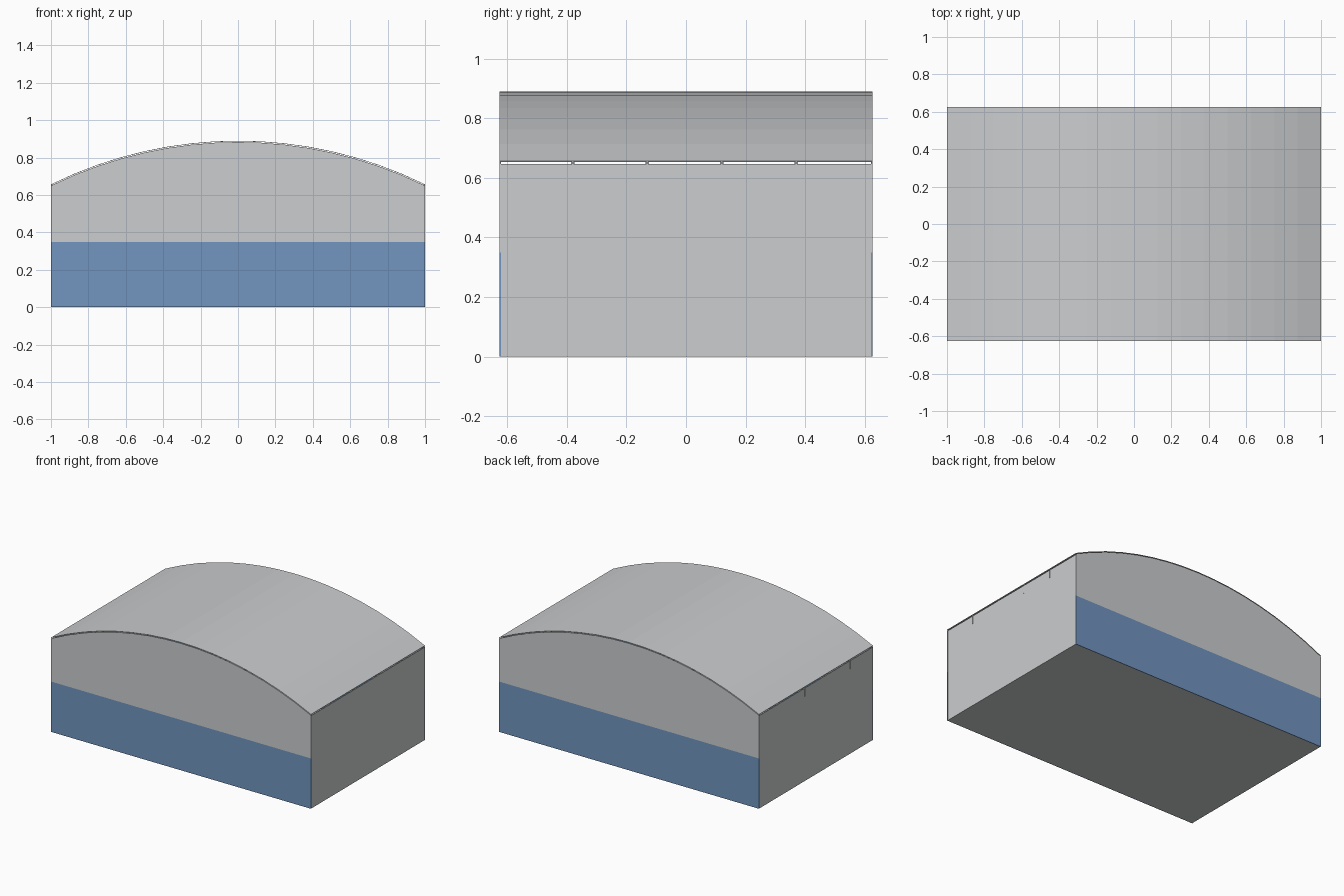
import bpy, bmesh, math

if "Cube" in bpy.data.objects:
    bpy.data.objects.remove(bpy.data.objects["Cube"])

HALF_X, HALF_Y = 1.0, 0.626
EAVE, RISE = 0.655, 0.233
RADIUS = (HALF_X ** 2 + RISE ** 2) / (2 * RISE)
SEGMENTS = 16
BAND_TOP = 0.35
FRAME_Y = (-0.38, -0.13, 0.12, 0.37)


def material(name, rgb):
    m = bpy.data.materials.new(name)
    m.diffuse_color = (*rgb, 1)
    m.use_nodes = True
    m.node_tree.nodes["Principled BSDF"].inputs["Base Color"].default_value = m.diffuse_color
    return m


GREY = material("light grey cladding", (0.60, 0.61, 0.62))
BLUE = material("blue cladding", (0.168, 0.30, 0.52))


def arc(half, drop=0.0):
    """Points along the roof curve from left to right."""
    pts = []
    for i in range(SEGMENTS + 1):
        x = half * (2 * i / SEGMENTS - 1)
        pts.append((x, EAVE + RISE - RADIUS + math.sqrt(RADIUS ** 2 - x * x) - drop))
    return pts


def prism(name, profile, y0, y1, mat):
    """Extrude an xz profile along y."""
    bm = bmesh.new()
    face = bm.faces.new([bm.verts.new((x, y0, z)) for x, z in profile])
    ext = bmesh.ops.extrude_face_region(bm, geom=[face])
    moved = [v for v in ext["geom"] if isinstance(v, bmesh.types.BMVert)]
    bmesh.ops.translate(bm, verts=moved, vec=(0, y1 - y0, 0))
    bmesh.ops.recalc_face_normals(bm, faces=bm.faces)
    mesh = bpy.data.meshes.new(name)
    bm.to_mesh(mesh)
    bm.free()
    mesh.materials.append(mat)
    obj = bpy.data.objects.new(name, mesh)
    bpy.context.collection.objects.link(obj)
    return obj


def box(name, x0, x1, y0, y1, z0, z1, mat):
    return prism(name, [(x0, z0), (x1, z0), (x1, z1), (x0, z1)], y0, y1, mat)


# Curved roof sheet
prism("roof", arc(HALF_X, -0.002) + arc(HALF_X, 0.001)[::-1], -HALF_Y, HALF_Y, GREY)

# Floor slab
box("floor", -0.998, 0.998, -HALF_Y + 0.001, HALF_Y - 0.001, 0.0, 0.004, GREY)

# Gable walls: blue lower band with an arched grey panel above
for label, s in (("front", -1), ("back", 1)):
    y0, y1 = sorted((s * HALF_Y, s * (HALF_Y - 0.005)))
    box(label + "_lower_wall", -HALF_X, HALF_X, y0, y1, 0, BAND_TOP, BLUE)
    prism(label + "_gable", [(HALF_X, BAND_TOP), (-HALF_X, BAND_TOP)] + arc(HALF_X, 0.005),
          y0, y1, GREY)

# Side walls, stopping just below the eaves, with slim frame ends on them
for label, s in (("left", -1), ("right", 1)):
    x0, x1 = sorted((s * 0.999, s * 0.994))
    box(label + "_wall", x0, x1, -HALF_Y + 0.005, HALF_Y - 0.005, 0, 0.646, GREY)
    for n, y in enumerate(FRAME_Y, 1):
        x0, x1 = sorted((s * HALF_X, s * 0.985))
        box(f"{label}_frame_end_{n}", x0, x1, y - 0.002, y + 0.002, 0.59, 0.655, GREY)
        x0, x1 = sorted((s * 0.99, s * 0.95))
        box(f"{label}_column_{n}", x0, x1, y - 0.006, y + 0.006, 0.004, 0.645, GREY)

# Arched rafters under the roof
for n, y in enumerate(FRAME_Y, 1):
    prism(f"rafter_{n}", arc(0.985, 0.006) + arc(0.985, 0.05)[::-1], y - 0.006, y + 0.006, GREY)
